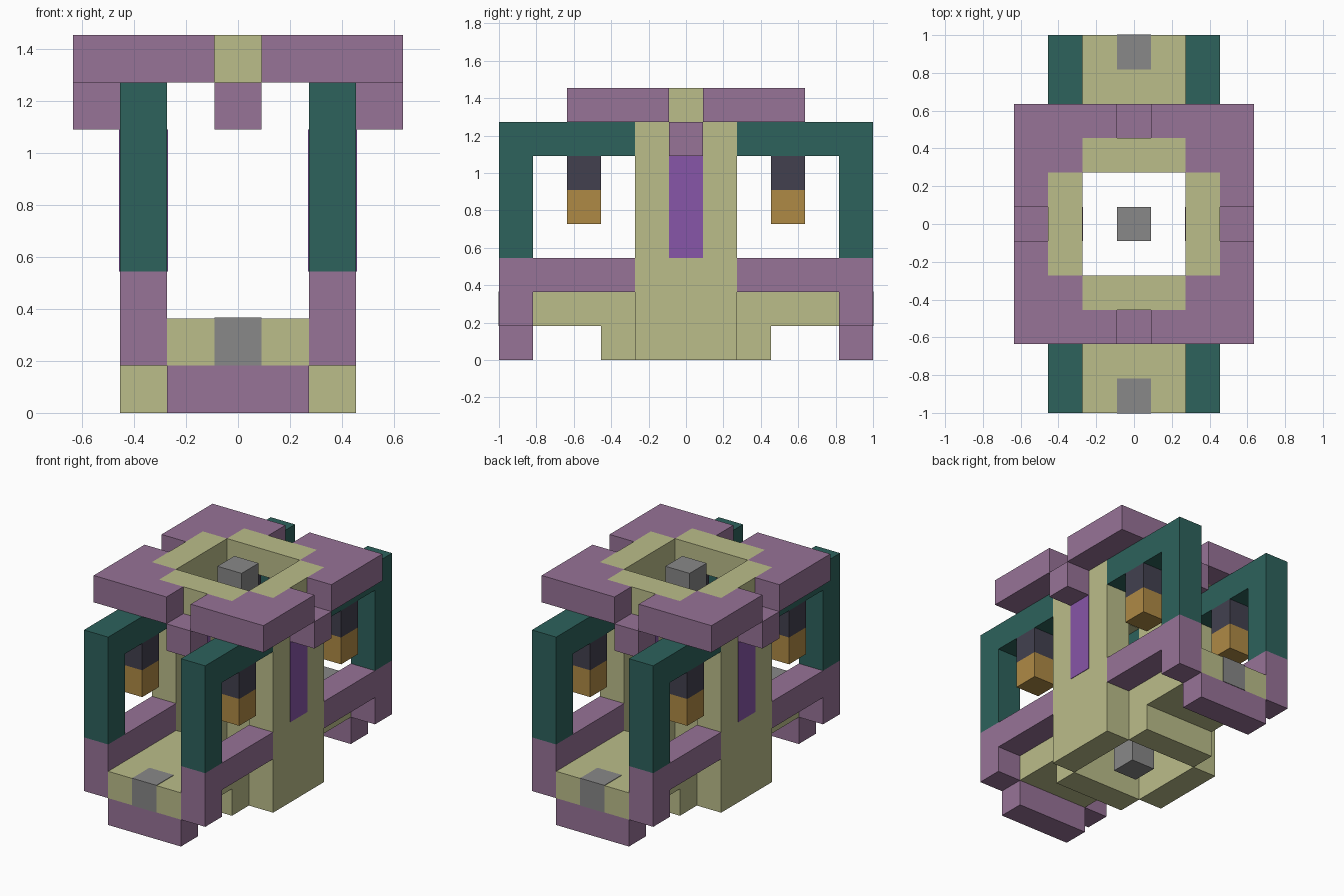
import bpy
import bmesh
from mathutils import Vector

U = 2 / 11  # size of one block

cube = bpy.data.objects.get("Cube")
if cube:
    bpy.data.objects.remove(cube, do_unlink=True)


def material(name, *srgb):
    color = [((c / 255 + 0.055) / 1.055) ** 2.4 for c in srgb] + [1]
    mat = bpy.data.materials.new(name)
    mat.use_nodes = True
    mat.diffuse_color = color
    mat.node_tree.nodes["Principled BSDF"].inputs["Base Color"].default_value = color
    return mat


mauve = material("mauve", 151, 115, 151)
tan = material("tan", 187, 189, 138)
green = material("dark green", 45, 98, 92)
gray = material("gray", 136, 136, 136)
violet = material("violet", 135, 86, 168)
charcoal = material("charcoal", 66, 64, 79)
amber = material("amber", 175, 138, 69)


def prism(name, mat, profile, low, high, axis="z", mirror=""):
    """Extrude a profile along x or z (in blocks) and mirror it about the centre."""
    bm = bmesh.new()
    if axis == "x":
        points = [Vector((low, a, b)) for a, b in profile]
        step = Vector((high - low, 0, 0))
    else:
        points = [Vector((a, b, low)) for a, b in profile]
        step = Vector((0, 0, high - low))
    face = bm.faces.new([bm.verts.new(p * U) for p in points])
    top = bmesh.ops.extrude_face_region(bm, geom=[face])["geom"]
    bmesh.ops.translate(bm, vec=step * U,
                        verts=[v for v in top if isinstance(v, bmesh.types.BMVert)])
    bmesh.ops.recalc_face_normals(bm, faces=bm.faces)
    mesh = bpy.data.meshes.new(name)
    bm.to_mesh(mesh)
    bm.free()
    mesh.materials.append(mat)
    obj = bpy.data.objects.new(name, mesh)
    bpy.context.collection.objects.link(obj)
    if mirror:
        mod = obj.modifiers.new("Mirror", "MIRROR")
        mod.use_axis = ["x" in mirror, "y" in mirror, False]
        mod.use_mirror_merge = False


def box(name, mat, x, y, z, mirror=""):
    prism(name, mat, [(x[0], y[0]), (x[1], y[0]), (x[1], y[1]), (x[0], y[1])],
          z[0], z[1], "z", mirror)


side = (1.5, 2.5)
middle = (-0.5, 0.5)
wide = (-1.5, 1.5)
e = 0.02  # thickness of the inlays

# Side walls with a window strip
box("side_wall", tan, side, wide, (0, 8), "x")
box("window_strip", violet, (1.5 - e, 2.5 + e), middle, (3, 6), "x")

# Rim and corner plates of the roof
box("roof_rim", tan, wide, side, (7, 8), "y")
prism("roof_corner", mauve,
      [(0.5, 2.5), (1.5, 2.5), (1.5, 1.5), (2.5, 1.5),
       (2.5, 0.5), (3.5, 0.5), (3.5, 3.5), (0.5, 3.5)], 7, 8, "z", "xy")
box("roof_side_block", mauve, (2.5, 3.5), middle, (6, 7), "x")
box("roof_end_block", mauve, middle, (2.5, 3.5), (6, 7), "y")

# Floating cores in the roof and the base
box("roof_core", gray, middle, middle, (7, 8))
box("base_core", gray, middle, middle, (0, 1))

# Hanging arches, lower rails and lanterns
prism("arch", green,
      [(1.5, 6), (4.5, 6), (4.5, 3), (5.5, 3), (5.5, 7), (1.5, 7)],
      *side, "x", "xy")
prism("rail", mauve,
      [(1.5, 2), (4.5, 2), (4.5, 1), (5.5, 1), (5.5, 3), (1.5, 3)],
      *side, "x", "xy")
box("lantern_cap", charcoal, side, (2.5, 3.5), (5, 6), "xy")
box("lantern_light", amber, side, (2.5, 3.5), (4, 5), "xy")

# End platforms, with a step at the inner edge and a bumper below
prism("platform", tan,
      [(1.5, 0), (2.5, 0), (2.5, 1), (5.5, 1), (5.5, 2), (1.5, 2)],
      *wide, "x", "y")
box("platform_inlay", gray, middle, (4.5, 5.5 + e), (1, 2 + e), "y")
box("bumper", mauve, wide, (4.5, 5.5), (0, 1), "y")
